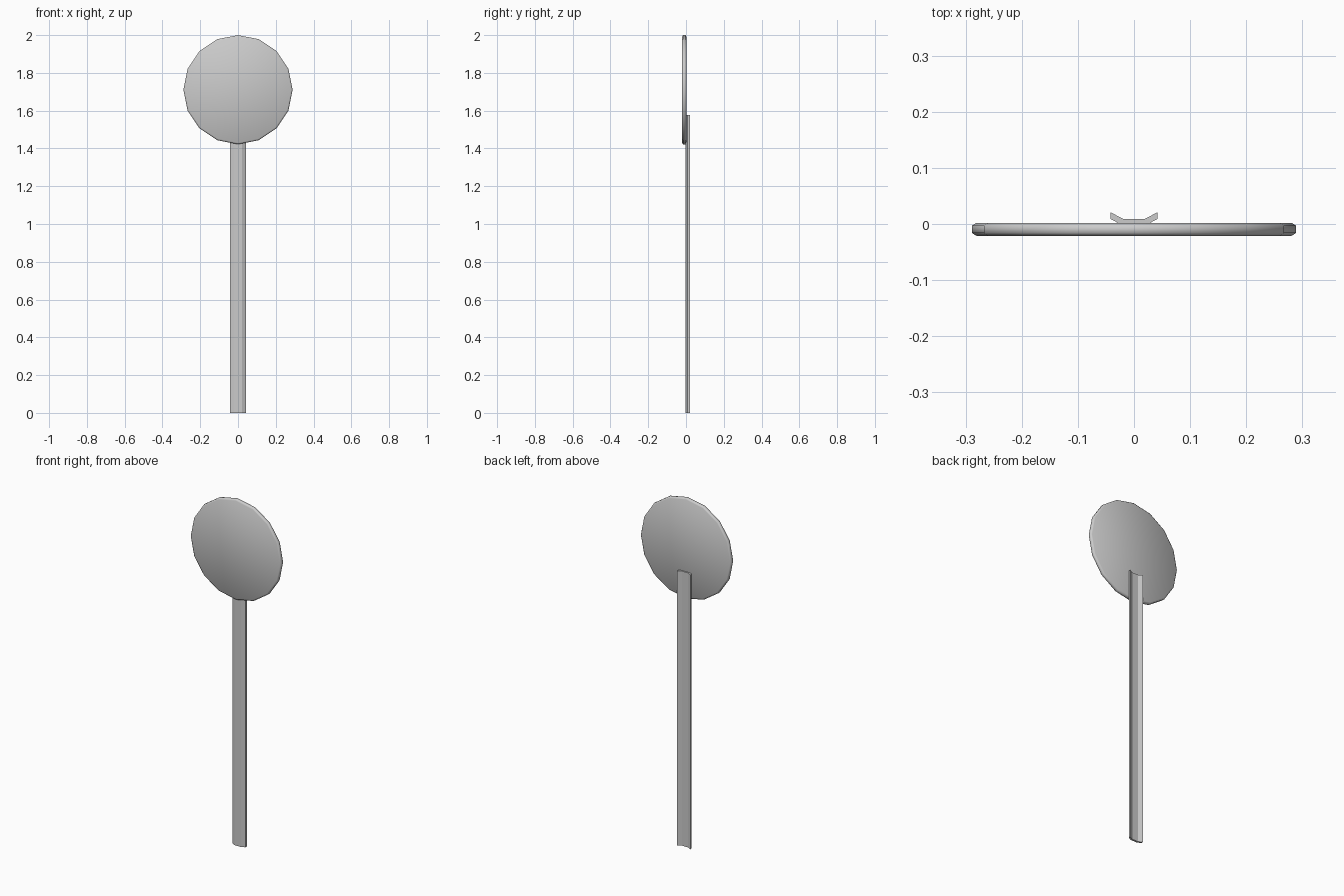
import bpy, bmesh, math

if "Cube" in bpy.data.objects:
    bpy.data.objects.remove(bpy.data.objects["Cube"])


def make_object(name, bm, smooth):
    bmesh.ops.recalc_face_normals(bm, faces=bm.faces)
    for f in bm.faces:
        f.smooth = smooth
    mesh = bpy.data.meshes.new(name)
    bm.to_mesh(mesh)
    bm.free()
    obj = bpy.data.objects.new(name, mesh)
    bpy.context.collection.objects.link(obj)
    return obj


def skin(rings):
    # join closed rings of points into a capped solid
    bm = bmesh.new()
    loops = [[bm.verts.new(p) for p in ring] for ring in rings]
    n = len(loops[0])
    for a, b in zip(loops, loops[1:]):
        for i in range(n):
            j = (i + 1) % n
            bm.faces.new((a[i], a[j], b[j], b[i]))
    bm.faces.new(loops[0])
    bm.faces.new(loops[-1])
    return bm


# round sign plate: 16 sides, softened rim
SIDES, CENTRE_Z = 16, 1.711
rim = [(0.281, -0.021), (0.289, -0.016), (0.289, -0.003), (0.281, 0.002)]
rings = [[(r * math.cos(math.tau * i / SIDES), y,
           CENTRE_Z + r * math.sin(math.tau * i / SIDES))
          for i in range(SIDES)] for r, y in rim]
make_object("sign_plate", skin(rings), True)

# post: shallow folded channel, open to the back
half = [(0.019, 0.009), (0.042, 0.021), (0.042, 0.009), (0.021, -0.002)]
profile = half + [(-x, y) for x, y in reversed(half)]
make_object("post", skin([[(x, y, z) for x, y in profile] for z in (0, 1.578)]), False)
